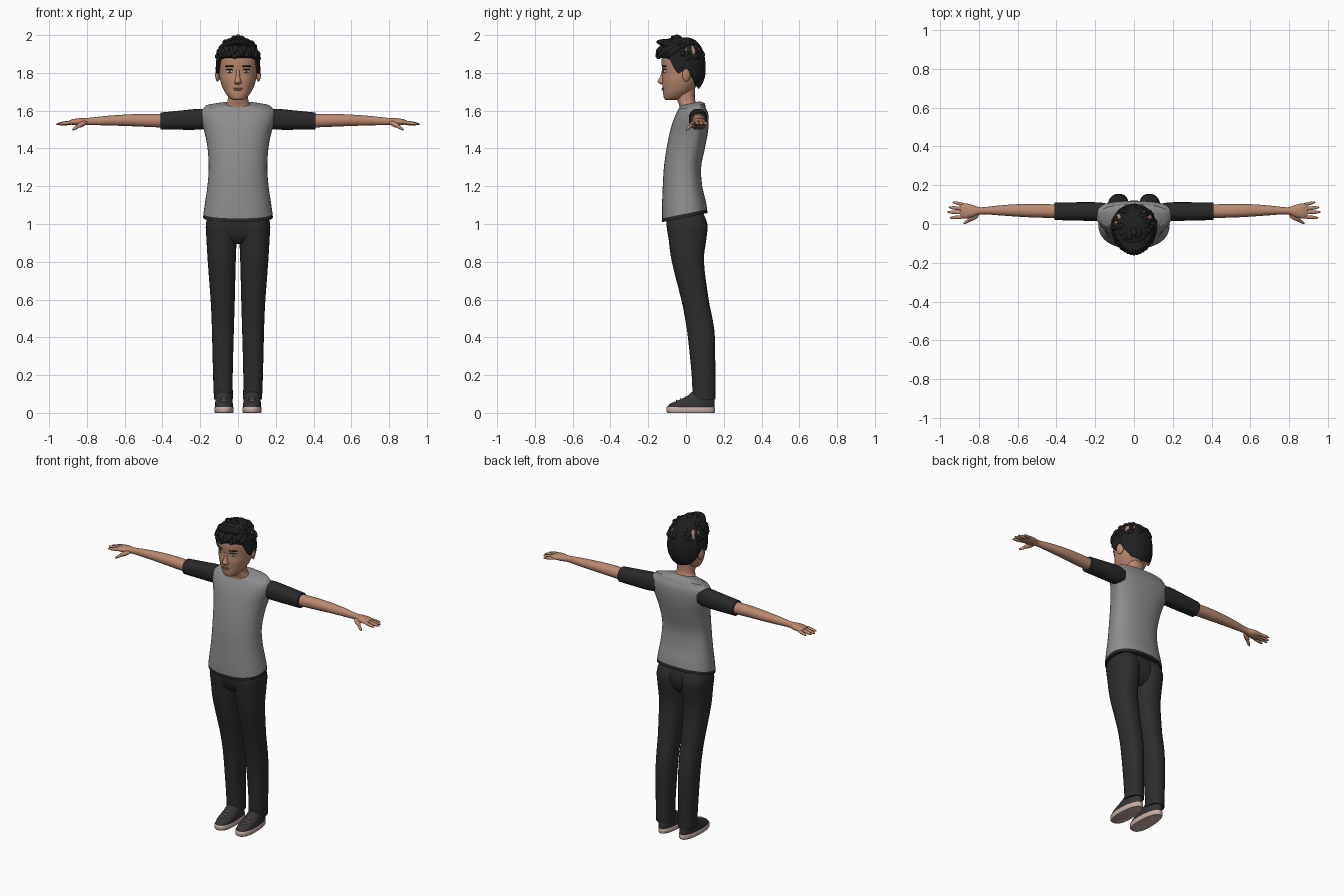
import bpy, bmesh, math, random
from mathutils import Vector, Matrix
random.seed(4)


def material(name, r, g, b):
    m = bpy.data.materials.new(name)
    m.diffuse_color = (r, g, b, 1)
    return m


SKIN = material("skin", 0.50, 0.25, 0.16)
GREY = material("shirt grey", 0.27, 0.27, 0.27)
BLACK = material("sleeve black", 0.022, 0.022, 0.023)
PANTS = material("trouser charcoal", 0.026, 0.026, 0.026)
HAIR = material("hair black", 0.014, 0.014, 0.015)
SHOE = material("shoe dark grey", 0.035, 0.035, 0.04)
SOLE = material("sole pale pink", 0.58, 0.42, 0.38)
WHITE = material("eye white", 0.6, 0.6, 0.6)
IRIS = material("iris blue grey", 0.06, 0.09, 0.11)
LIP = material("lip", 0.40, 0.17, 0.12)


def finish(name, bm, mats):
    bmesh.ops.recalc_face_normals(bm, faces=bm.faces)
    me = bpy.data.meshes.new(name)
    bm.to_mesh(me)
    bm.free()
    for m in mats:
        me.materials.append(m)
    ob = bpy.data.objects.new(name, me)
    bpy.context.collection.objects.link(ob)
    bpy.ops.object.select_all(action='DESELECT')
    ob.select_set(True)
    bpy.context.view_layer.objects.active = ob
    bpy.ops.object.shade_smooth_by_angle(angle=math.radians(50))
    return ob


def smooth_rows(rows, k):
    # Catmull-Rom interpolation between cross-sections
    out = []
    for i in range(len(rows) - 1):
        p = [rows[max(i - 1, 0)], rows[i], rows[i + 1], rows[min(i + 2, len(rows) - 1)]]
        for j in range(k):
            t = j / k
            out.append([0.5 * (2 * b + (c - a) * t + (2 * a - 5 * b + 4 * c - d) * t * t
                               + (3 * b - a - 3 * c + d) * t ** 3) for a, b, c, d in zip(*p)])
    return out + [list(rows[-1])]


def loft(name, rows, mats, axis='z', mirror=False, p=2.3, n=36, k=4, rule=None, warp=None):
    # row: position, side centre, side radius, front y, middle y, back y
    bm = bmesh.new()
    for s in ((1, -1) if mirror else (1,)):
        rings = []
        for t, ac, ar, yf, ym, yb in smooth_rows(rows, k):
            ring = []
            for i in range(n):
                u = 2 * math.pi * i / n
                c, d = math.cos(u), math.sin(u)
                a = ac + ar * math.copysign(abs(c) ** (2 / p), c)
                y = ym + (yb - ym if d > 0 else ym - yf) * math.copysign(abs(d) ** (2 / p), d)
                v = Vector((s * a, y, t)) if axis == 'z' else Vector((s * t, y, a))
                ring.append(bm.verts.new(v))
            rings.append(ring)
        for q, r in zip(rings, rings[1:]):
            for i in range(n):
                bm.faces.new((q[i], q[i - 1], r[i - 1], r[i]))
        bm.faces.new(rings[0])
        bm.faces.new(rings[-1])
    if rule:
        for f in bm.faces:
            f.material_index = rule(f.calc_center_median())
    if warp:
        for v in bm.verts:
            v.co.z += warp(v.co)
    return finish(name, bm, mats)


def balls(name, items, mat, mirror=True, seg=16):
    # item: centre, radii, turn about z
    bm = bmesh.new()
    for loc, rad, turn in items:
        m = Matrix.Translation(loc) @ Matrix.Rotation(turn, 4, 'Z') @ Matrix.Diagonal((*rad, 1))
        for s in ((1, -1) if mirror else (1,)):
            bmesh.ops.create_uvsphere(bm, u_segments=seg, v_segments=seg // 2 + 2, radius=1,
                                      matrix=Matrix.Diagonal((s, 1, 1, 1)) @ m)
    return finish(name, bm, [mat])


def spindles(name, items, mat, mirror=True):
    # tapered rods: start, end, radius
    bm = bmesh.new()
    for a, b, r in items:
        a, b = Vector(a), Vector(b)
        m = (Matrix.Translation((a + b) / 2) @ (b - a).to_track_quat('Z', 'Y').to_matrix().to_4x4()
             @ Matrix.Diagonal((r, r, (b - a).length / 2, 1)))
        for s in ((1, -1) if mirror else (1,)):
            bmesh.ops.create_uvsphere(bm, u_segments=10, v_segments=10, radius=1,
                                      matrix=Matrix.Diagonal((s, 1, 1, 1)) @ m)
    return finish(name, bm, [mat])


# Shoes
loft("shoe_soles", [(0, .074, .047, -.098, .0, .15), (.006, .074, .051, -.104, .0, .154),
                    (.028, .074, .051, -.104, .0, .154), (.032, .074, .047, -.1, .0, .15)],
     [SOLE], mirror=True, k=1)
loft("shoe_uppers", [(.03, .074, .048, -.098, 0, .152), (.048, .074, .047, -.085, .01, .152),
                     (.065, .075, .045, -.045, .04, .15), (.085, .076, .042, .0, .07, .148),
                     (.11, .077, .038, .03, .09, .145)], [SHOE], mirror=True)
spindles("laces", [((.055, y, z), (.095, y, z), .004)
                   for y, z in ((-.05, .066), (-.027, .074), (-.004, .084))], SOLE)

# Trousers
loft("trouser_legs", [(.07, .077, .05, .035, .095, .155), (.2, .08, .052, .03, .09, .155),
                      (.4, .08, .057, .01, .08, .153), (.5, .08, .06, -.005, .07, .14),
                      (.6, .081, .064, -.025, .05, .12), (.8, .086, .074, -.075, .01, .095),
                      (.92, .087, .08, -.092, .005, .108), (1.0, .087, .083, -.103, .005, .113),
                      (1.07, .082, .07, -.09, 0, .085)], [PANTS], mirror=True)
loft("trouser_hips", [(.895, 0, .07, -.05, 0, .06), (.93, 0, .15, -.085, 0, .09),
                      (1.0, 0, .168, -.104, 0, .104), (1.08, 0, .155, -.1, 0, .085)], [PANTS])


# Shirt with slanted black hem
def shirt_slant(co):
    if co.z < 1.2:
        return .2 * co.y * min(1, (1.2 - co.z) / .13)
    return .25 * (co.y - .02) if co.z > 1.615 else 0


loft("shirt", [(1.035, 0, .184, -.126, .0, .113), (1.055, 0, .183, -.127, .0, .112),
               (1.11, 0, .175, -.127, .0, .104), (1.2, 0, .162, -.123, 0, .086),
               (1.3, 0, .155, -.117, 0, .08), (1.4, 0, .161, -.103, .02, .1),
               (1.48, 0, .176, -.087, .045, .115), (1.54, 0, .195, -.07, .06, .12),
               (1.585, 0, .2, -.052, .063, .117), (1.612, 0, .183, -.038, .06, .105),
               (1.63, 0, .12, -.034, .04, .085), (1.637, 0, .07, -.032, .02, .07)],
     [GREY, BLACK], n=48, rule=lambda c: 1 if c.z < 1.055 else 0, warp=shirt_slant)
loft("sleeves", [(.15, 1.555, .045, .018, .065, .108), (.2, 1.555, .055, .015, .065, .112),
                 (.3, 1.55, .051, .018, .065, .112), (.41, 1.545, .045, .02, .065, .11)],
     [BLACK], axis='x', mirror=True)

# Arms and hands
loft("arms", [(.36, 1.545, .036, .03, .065, .1), (.5, 1.549, .034, .033, .067, .103),
              (.6, 1.549, .03, .038, .07, .102), (.7, 1.547, .025, .045, .07, .095),
              (.79, 1.543, .019, .05, .068, .086), (.83, 1.541, .02, .036, .066, .098),
              (.87, 1.54, .016, .028, .066, .106), (.895, 1.538, .009, .036, .066, .098)],
     [SKIN], axis='x', mirror=True, p=2.1, n=28)
spindles("fingers", [((.86, .038, 1.541), (.95, .032, 1.529), .010),
                     ((.86, .058, 1.541), (.963, .062, 1.528), .010),
                     ((.86, .076, 1.54), (.955, .086, 1.528), .010),
                     ((.855, .094, 1.538), (.935, .113, 1.527), .009),
                     ((.80, .05, 1.54), (.855, .017, 1.515), .014),
                     ((.825, .033, 1.53), (.878, .002, 1.497), .009)], SKIN)

# Neck and head
loft("neck", [(1.59, 0, .07, -.03, .02, .07), (1.63, 0, .064, -.036, .01, .064),
              (1.66, 0, .054, -.047, 0, .047), (1.74, 0, .057, -.06, 0, .05)], [SKIN])
loft("head", [(1.657, 0, .024, -.106, -.08, -.04), (1.665, 0, .042, -.116, -.07, -.01),
              (1.69, 0, .064, -.121, -.05, .025), (1.72, 0, .081, -.123, -.03, .048),
              (1.76, 0, .094, -.126, -.02, .08), (1.8, 0, .101, -.124, -.01, .09),
              (1.86, 0, .106, -.13, -.01, .09), (1.9, 0, .104, -.122, -.01, .085),
              (1.94, 0, .085, -.1, 0, .07), (1.965, 0, .045, -.06, 0, .04)], [SKIN], p=2.15)
loft("nose", [(1.738, 0, .012, -.132, -.12, -.1), (1.748, 0, .02, -.146, -.12, -.1),
              (1.757, 0, .018, -.15, -.12, -.1), (1.78, 0, .011, -.137, -.12, -.1),
              (1.815, 0, .009, -.127, -.12, -.1)], [SKIN], p=2, n=16)
balls("ears", [((.108, .002, 1.79), (.011, .023, .036), .35)], SKIN)
balls("eye_whites", [((.044, -.1125, 1.808), (.019, .007, .009), .35)], WHITE)
balls("irises", [((.044, -.117, 1.808), (.008, .004, .0085), .35)], IRIS)
balls("eyelids", [((.044, -.113, 1.8175), (.022, .0085, .003), .35)], HAIR)
balls("eyebrows", [((.045, -.116, 1.835), (.027, .007, .005), .38)], HAIR)
balls("lips", [((0, -.122, 1.717), (.026, .007, .004), 0),
               ((0, -.122, 1.710), (.021, .008, .004), 0)], LIP, mirror=False)

# Hair cap: swept from the crown down to a hairline that varies with direction
HAIRLINE = [(0, 1.89), (40, 1.885), (58, 1.875), (68, 1.83), (78, 1.795), (90, 1.81),
            (100, 1.825), (115, 1.775), (135, 1.73), (180, 1.715)]


def hairline(deg):
    for (a, za), (b, zb) in zip(HAIRLINE, HAIRLINE[1:]):
        if deg <= b:
            return za + (zb - za) * (deg - a) / (b - a)
    return HAIRLINE[-1][1]


def hair_point(th, phi, grow=1.0):
    front = max(0, math.cos(th))
    c = max(math.cos(phi), 0) ** (.75 - .25 * front if phi > 0 else .8)
    ry = .138 if math.cos(th) > 0 else .119
    rz = .168 if phi > 0 else .135
    return Vector((.118 * c * math.sin(th) * grow, -.015 - ry * c * math.cos(th) * grow,
                   1.82 + rz * math.sin(phi) * grow))


bm = bmesh.new()
N, M = 96, 22
rings = []
for j in range(1, M + 2):
    ring = []
    for i in range(N):
        th = 2 * math.pi * i / N - math.pi
        dz = hairline(abs(math.degrees(th))) - 1.82
        end = math.asin(dz / (.168 if dz > 0 else .135))
        t = min(j, M) / M
        phi = math.pi / 2 + (end - math.pi / 2) * t
        ripple = .018 * math.sin(th * 16 + 4 * t) * min(1, 3 * t) * (1 if phi > .3 else .35)
        ring.append(bm.verts.new(hair_point(th, phi, .84 if j > M else 1 + ripple)))
    rings.append(ring)
for q, r in zip(rings, rings[1:]):
    for i in range(N):
        bm.faces.new((q[i], q[i - 1], r[i - 1], r[i]))
bm.faces.new(rings[0])
finish("hair_cap", bm, [HAIR])

# Swept locks forming the tufted front and top
locks = []
for i in range(13):
    x = -.09 + .015 * i
    w = 1 - (x / .12) ** 2
    locks.append(((x * .9, -.06 * w, 1.925 + .045 * w), (x, -.055 - .106 * w, 1.885 + .012 * (i % 3)), .02))
    locks.append(((x * .9, -.03, 1.91 + .04 * w), (x * .75, -.045 - .112 * w, 1.935 + .03 * w), .02))
for i in range(36):
    th, phi = random.uniform(-3.1, 3.1), random.uniform(.5, 1.25)
    a, b = hair_point(th, phi, .93), hair_point(th * .9, phi - .25, 1.035)
    locks.append((a, b, .014))
locks += [((0, -.01, 1.95), (0, -.06, 2.0), .02), ((.03, .0, 1.95), (.018, -.07, 1.993), .018),
          ((-.03, .0, 1.95), (-.02, -.08, 1.993), .018)]
spindles("hair_locks", locks, HAIR, mirror=False)
